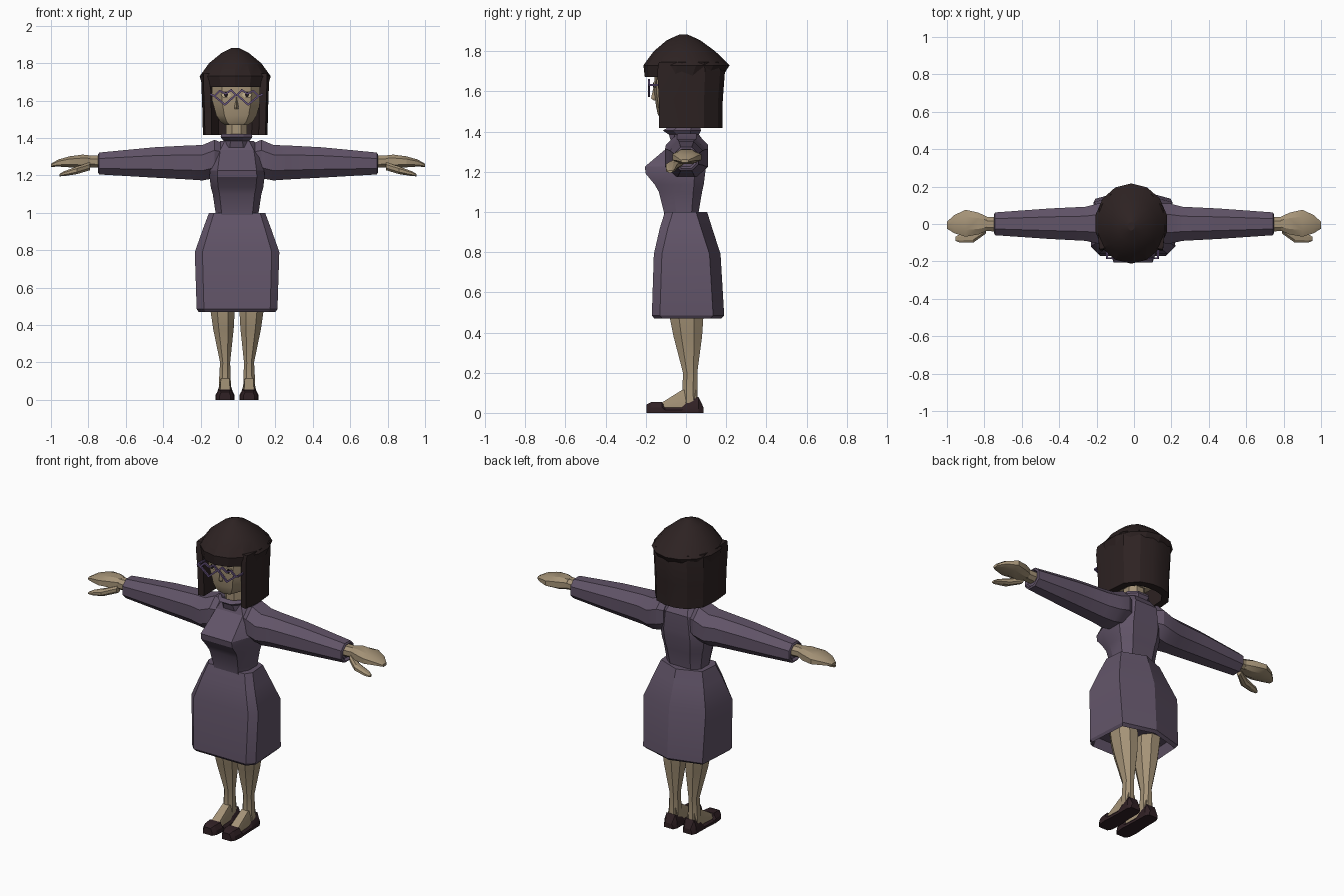
import bpy, bmesh, math
from mathutils import Vector


def material(name, color):
    m = bpy.data.materials.new(name)
    m.diffuse_color = (*color, 1)
    return m


DRESS = material("dusk purple cloth", (0.120, 0.088, 0.138))
SKIN = material("tan skin", (0.376, 0.292, 0.185))
HAIR = material("dark brown hair", (0.026, 0.016, 0.016))
SHOE = material("dark leather", (0.030, 0.015, 0.018))
FRAME = material("violet frame", (0.130, 0.085, 0.200))
WHITE = material("eye cream", (0.55, 0.45, 0.28))
PUPIL = material("eye dark", (0.012, 0.008, 0.008))


def finish(name, bm, mat, angle=25):
    bmesh.ops.recalc_face_normals(bm, faces=bm.faces)
    me = bpy.data.meshes.new(name)
    bm.to_mesh(me)
    bm.free()
    me.materials.append(mat)
    ob = bpy.data.objects.new(name, me)
    bpy.context.collection.objects.link(ob)
    bpy.ops.object.select_all(action='DESELECT')
    ob.select_set(True)
    bpy.context.view_layer.objects.active = ob
    bpy.ops.object.shade_smooth_by_angle(angle=math.radians(angle))
    return ob


def loft(name, rings, mat, angle=25):
    """Skin closed rings of points and cap both ends."""
    bm = bmesh.new()
    vs = [[bm.verts.new(p) for p in r] for r in rings]
    n = len(vs[0])
    for a, b in zip(vs, vs[1:]):
        for i in range(n):
            j = (i + 1) % n
            bm.faces.new((a[i], a[j], b[j], b[i]))
    bm.faces.new(vs[0][::-1])
    bm.faces.new(vs[-1])
    return finish(name, bm, mat, angle)


def octagon(u0, u1, v0, v1, k=0.45):
    """Eight points filling a box, corners cut."""
    cu, cv, hu, hv = (u0 + u1) / 2, (v0 + v1) / 2, (u1 - u0) / 2, (v1 - v0) / 2
    pts = [(1, -k), (1, k), (k, 1), (-k, 1), (-1, k), (-1, -k), (-k, -1), (k, -1)]
    return [(cu + a * hu, cv + b * hv) for a, b in pts]


def bars(name, paths, r, mat):
    """Thin square bars along point paths."""
    bm = bmesh.new()
    for path in paths:
        for a, b in zip(path, path[1:]):
            a, b = Vector(a), Vector(b)
            d = b - a
            m = d.to_track_quat('Z', 'Y').to_matrix().to_4x4()
            m.translation = (a + b) / 2
            res = bmesh.ops.create_cube(bm, size=1)['verts']
            for v in res:
                v.co = m @ Vector((v.co.x * 2 * r, v.co.y * 2 * r, v.co.z * (d.length + r)))
    return finish(name, bm, mat)


MID = -0.005   # body centre line
HEAD = -0.008  # face centre line
CAP = -0.015   # hair centre line


# Skirt: flat front, chamfered sides, ridge down the back
def skirt_ring(z, w, yf, yb):
    half = [(0.82, yf), (1, yf + 0.04), (0.93, yb - 0.055)]
    right = [(MID + w * a, y, z) for a, y in half]
    left = [(MID - w * a, y, z) for a, y in reversed(half)]
    return right + [(MID, yb, z)] + left


loft("skirt", [skirt_ring(*r) for r in [
    (1.0, 0.15, -0.105, 0.105), (0.92, 0.18, -0.13, 0.13), (0.79, 0.226, -0.16, 0.172),
    (0.485, 0.216, -0.17, 0.19), (0.47, 0.205, -0.158, 0.175), (0.53, 0.19, -0.145, 0.16)]], DRESS)


# Bodice with a bust shelf
def torso_ring(z, w, yf, yb):
    half = [(0.72, yf), (1, yf * 0.45), (1, yb * 0.45), (0.6, yb)]
    return ([(MID + w * a, y, z) for a, y in half]
            + [(MID - w * a, y, z) for a, y in reversed(half)])


loft("bodice", [torso_ring(*r) for r in [
    (0.95, 0.115, -0.105, 0.06), (1.0, 0.115, -0.11, 0.063), (1.10, 0.13, -0.135, 0.08),
    (1.135, 0.14, -0.155, 0.088), (1.19, 0.147, -0.2, 0.095), (1.225, 0.145, -0.205, 0.1),
    (1.335, 0.125, -0.075, 0.1), (1.385, 0.09, -0.055, 0.065)]], DRESS)

# Collar and neck
loft("collar", [[(x, y, z) for x, y in octagon(HEAD - w, HEAD + w, yf, yb)] for z, w, yf, yb in [
    (1.35, 0.08, -0.075, 0.07), (1.385, 0.07, -0.085, 0.065), (1.405, 0.085, -0.115, 0.075),
    (1.42, 0.08, -0.09, 0.07), (1.40, 0.06, -0.07, 0.05)]], DRESS)
loft("neck", [[(x, y, z) for x, y in octagon(HEAD - 0.055, HEAD + 0.055, -0.065, 0.045)]
              for z in (1.37, 1.52)], SKIN)


# Head with a pointed jaw and shallow front ridge
def head_ring(z, w, yf, yb):
    half = [(0.6, yf + 0.012), (1, yf + 0.07), (1, yb - 0.04), (0.55, yb)]
    return ([(HEAD, yf, z)] + [(HEAD + w * a, y, z) for a, y in half]
            + [(HEAD - w * a, y, z) for a, y in reversed(half)])


loft("head", [head_ring(*r) for r in [
    (1.468, 0.06, -0.13, 0.05), (1.485, 0.085, -0.14, 0.07), (1.52, 0.108, -0.148, 0.1),
    (1.60, 0.13, -0.16, 0.12), (1.72, 0.13, -0.155, 0.12)]], SKIN)
loft("nose", [[(HEAD - w, -0.15, z), (HEAD, y, z), (HEAD + w, -0.15, z)] for z, w, y in [
    (1.555, 0.012, -0.16), (1.565, 0.013, -0.174), (1.62, 0.007, -0.162)]], SKIN)


# Hair crown: rounded dome
def crown_ring(z, w, yf, yb, n=14):
    c, r = (yf + yb) / 2, (yb - yf) / 2
    return [(CAP + w * math.sin(t), c - r * math.cos(t), z)
            for t in (2 * math.pi * i / n for i in range(n))]


loft("hair_crown", [crown_ring(*r) for r in [
    (1.672, 0.178, -0.205, 0.18), (1.73, 0.195, -0.212, 0.217), (1.80, 0.143, -0.16, 0.145),
    (1.855, 0.074, -0.095, 0.07), (1.882, 0.018, -0.035, 0.01)]], HAIR, 20)

# Hair bob: a U wrapped round the sides and back
outer = [(0.165, -0.135), (0.176, -0.02), (0.165, 0.09), (0.105, 0.16), (0.035, 0.183)]
inner = [(0.03, 0.135), (0.09, 0.12), (0.125, 0.07), (0.13, -0.02), (0.128, -0.13)]
u_plan = (outer + [(-x, y) for x, y in reversed(outer)]
          + [(-x, y) for x, y in reversed(inner)] + inner)
loft("hair_bob", [[(CAP + x * s, y * t, z) for x, y in u_plan] for z, s, t in [
    (1.417, 0.98, 0.99), (1.56, 1.0, 1.0), (1.70, 1.03, 1.06), (1.745, 1.03, 1.0)]], HAIR)

# Spectacles
Y = -0.183
paths = []
for s in (-1, 1):
    lens = [(0.004, 0.012), (0.028, 0.038), (0.058, 0.018), (0.09, 0.034), (0.118, 0.006),
            (0.062, -0.04), (0.004, 0.012)]
    paths.append([(HEAD + s * x, Y, 1.618 + z) for x, z in lens])
    paths.append([(HEAD + s * 0.116, Y, 1.624), (HEAD + s * 0.137, Y, 1.632),
                  (HEAD + s * 0.137, -0.10, 1.632)])
bars("spectacles", paths, 0.005, FRAME)


# Eyes: thin plates on the face
def plate(name, cx, y, z, w, h, mat):
    pts = [(-1, 0), (-0.5, -0.8), (0.5, -0.8), (1, 0), (0.5, 1), (-0.5, 1)]
    loft(name, [[(cx + a * w, yy, z + b * h) for a, b in pts] for yy in (y, y + 0.008)], mat)


for s, side in ((-1, "right"), (1, "left")):
    ex = HEAD + s * 0.056
    plate(side + "_eye", ex, -0.160, 1.63, 0.027, 0.018, WHITE)
    plate(side + "_pupil", ex, -0.163, 1.631, 0.011, 0.014, PUPIL)

    # Sleeve, wrist, hand and thumb run outward along x
    def limb(name, stations, mat, k=0.45):
        loft(side + name, [[(s * x, y, z) for y, z in octagon(y0, y1, z0, z1, k)]
                           for x, z0, z1, y0, y1 in stations], mat)

    limb("_sleeve", [
        (0.09, 1.20, 1.375, -0.08, 0.09), (0.125, 1.185, 1.39, -0.10, 0.11),
        (0.19, 1.173, 1.362, -0.105, 0.11), (0.26, 1.178, 1.36, -0.09, 0.092),
        (0.45, 1.188, 1.35, -0.08, 0.083), (0.742, 1.205, 1.322, -0.06, 0.062),
        (0.748, 1.215, 1.312, -0.05, 0.052), (0.735, 1.225, 1.305, -0.042, 0.044)], DRESS)
    limb("_wrist", [(0.70, 1.24, 1.305, -0.04, 0.038), (0.80, 1.243, 1.306, -0.038, 0.036)], SKIN)
    limb("_hand", [
        (0.785, 1.245, 1.306, -0.035, 0.038), (0.83, 1.238, 1.311, -0.055, 0.06),
        (0.90, 1.243, 1.302, -0.068, 0.076), (0.96, 1.247, 1.285, -0.05, 0.048),
        (1.0, 1.245, 1.262, -0.025, 0.012)], SKIN, 0.5)
    limb("_thumb", [
        (0.79, 1.228, 1.27, -0.05, -0.01), (0.86, 1.207, 1.248, -0.1, -0.045),
        (0.93, 1.196, 1.222, -0.1, -0.055), (0.955, 1.195, 1.207, -0.09, -0.068)], SKIN)

    # Leg
    loft(side + "_leg", [[(MID + s * x, y, z) for x, y in octagon(c - w, c + w, yf, yb)]
                         for z, c, w, yf, yb in [
        (0.05, 0.065, 0.033, -0.02, 0.058), (0.11, 0.065, 0.031, -0.018, 0.056),
        (0.20, 0.064, 0.027, -0.015, 0.056), (0.38, 0.073, 0.055, -0.062, 0.08),
        (0.47, 0.077, 0.064, -0.08, 0.086), (0.60, 0.09, 0.068, -0.085, 0.09)]], SKIN)

    # Foot and shoe run along y
    def along_y(name, stations, mat):
        cx = MID + s * 0.064
        loft(side + name, [[(cx - w, y, z0), (cx + w, y, z0), (cx + w, y, (z0 + z1) / 2),
                            (cx + w * 0.7, y, z1), (cx - w * 0.7, y, z1), (cx - w, y, (z0 + z1) / 2)]
                           for y, w, z0, z1 in stations], mat)

    along_y("_foot", [(-0.13, 0.038, 0.01, 0.045), (-0.018, 0.032, 0.01, 0.115),
                      (0.05, 0.03, 0.01, 0.115)], SKIN)
    along_y("_shoe", [
        (-0.197, 0.03, 0, 0.042), (-0.175, 0.044, 0, 0.053), (-0.12, 0.05, 0, 0.055),
        (-0.105, 0.048, 0, 0.03), (-0.02, 0.043, 0, 0.03), (0.0, 0.043, 0, 0.05),
        (0.062, 0.042, 0, 0.08), (0.086, 0.03, 0, 0.03)], SHOE)
